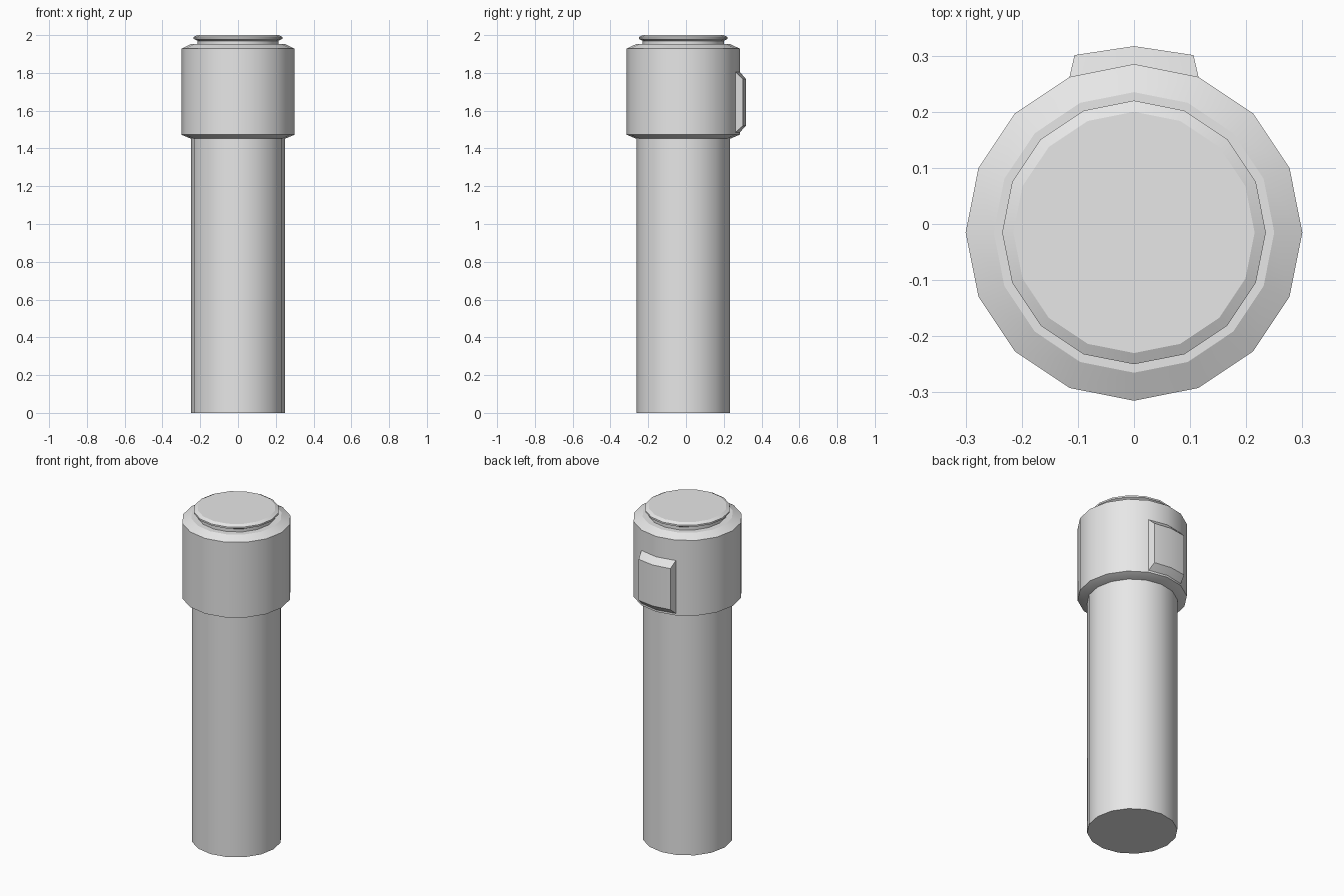
import bpy, bmesh, math

cube = bpy.data.objects.get("Cube")
if cube:
    bpy.data.objects.remove(cube)

SIDES = 16
CY = -0.015  # axis of the round parts, offset by the rear plate

grey = bpy.data.materials.new("plain grey")
grey.use_nodes = True
GREY = (0.8, 0.8, 0.8, 1)
grey.diffuse_color = GREY
grey.node_tree.nodes["Principled BSDF"].inputs["Base Color"].default_value = GREY


def finish(name, bm):
    bmesh.ops.recalc_face_normals(bm, faces=bm.faces)
    mesh = bpy.data.meshes.new(name)
    bm.to_mesh(mesh)
    bm.free()
    mesh.materials.append(grey)
    obj = bpy.data.objects.new(name, mesh)
    bpy.context.collection.objects.link(obj)
    bpy.ops.object.select_all(action="DESELECT")
    obj.select_set(True)
    bpy.context.view_layer.objects.active = obj
    bpy.ops.object.shade_smooth_by_angle(angle=math.radians(25))
    return obj


def ring_point(i, r, z):
    a = 2 * math.pi * i / SIDES
    return (r * math.cos(a), CY + r * math.sin(a), z)


def turned(name, profile):
    """Closed round part from (radius, height) pairs, bottom to top."""
    bm = bmesh.new()
    rings = [[bm.verts.new(ring_point(i, r, z)) for i in range(SIDES)] for r, z in profile]
    for low, high in zip(rings, rings[1:]):
        for i in range(SIDES):
            j = (i + 1) % SIDES
            bm.faces.new((low[i], low[j], high[j], high[i]))
    bm.faces.new(rings[0])
    bm.faces.new(rings[-1])
    return finish(name, bm)


# Round parts
turned("body_tube", [(0.248, 0), (0.248, 1.47)])
turned("head_collar", [(0.25, 1.452), (0.3, 1.473), (0.3, 1.928), (0.25, 1.952)])
turned("cap_neck", [(0.215, 1.94), (0.215, 1.98)])
turned("top_cap", [(0.215, 1.97), (0.235, 1.98), (0.235, 1.99), (0.215, 2.0)])

# Raised rear plate with bevelled edges, wrapped over two facets of the collar
bm = bmesh.new()
loops = []
for half_x, y_side, y_mid, z0, z1 in ((0.115, 0.262, 0.285, 1.485, 1.805),
                                      (0.106, 0.301, 0.317, 1.52, 1.768)):
    outline = [(-half_x, y_side, z0), (0, y_mid, z0), (half_x, y_side, z0),
               (half_x, y_side, z1), (0, y_mid, z1), (-half_x, y_side, z1)]
    loops.append([bm.verts.new(p) for p in outline])
for i in range(6):
    j = (i + 1) % 6
    bm.faces.new((loops[0][i], loops[0][j], loops[1][j], loops[1][i]))
for loop in loops:
    bm.faces.new((loop[0], loop[1], loop[4], loop[5]))
    bm.faces.new((loop[1], loop[2], loop[3], loop[4]))
finish("rear_plate", bm)
